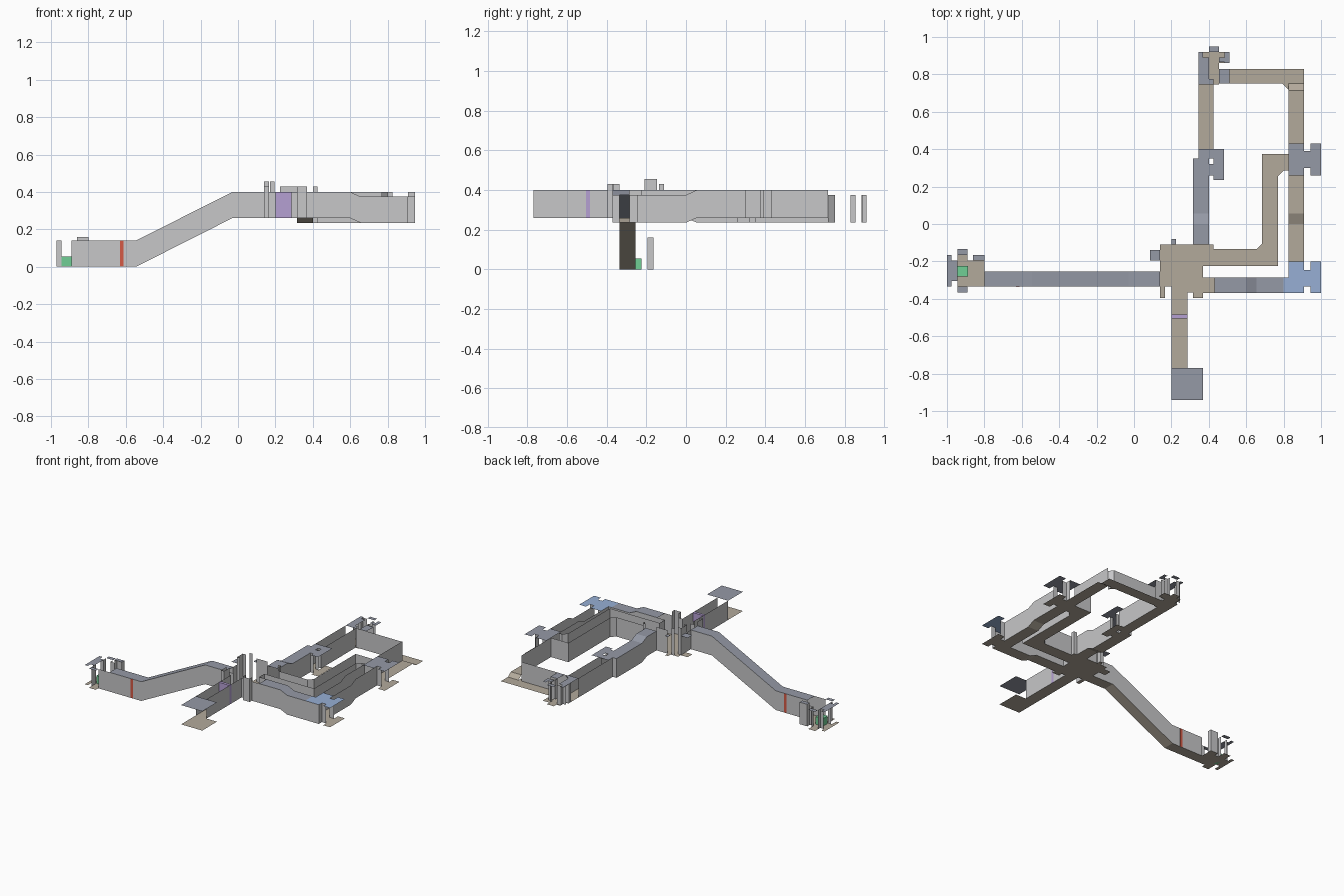
import bpy

cube = bpy.data.objects.get("Cube")
if cube:
    bpy.data.objects.remove(cube, do_unlink=True)


def material(name, red, green, blue):
    mat = bpy.data.materials.new(name)
    mat.use_nodes = True
    color = (red, green, blue, 1)
    mat.diffuse_color = color
    mat.node_tree.nodes["Principled BSDF"].inputs["Base Color"].default_value = color
    return mat


FLOOR = material("warm floor", .45, .4, .33)
WALL = material("light grey wall", .57, .57, .58)
ROOF = material("slate ceiling", .3, .32, .38)
BLUE = material("blue ceiling", .31, .43, .66)
GREEN = material("green crate", .16, .62, .3)
PURPLE = material("purple door", .46, .35, .65)
RED = material("red door", .66, .1, .06)

LOW, HIGH, TALL = .235, .26, .14    # floor levels and corridor height


def make(name, quads, mat):
    """Build one object from a list of four-cornered faces."""
    corners = [corner for quad in quads for corner in quad]
    faces = [range(i, i + 4) for i in range(0, len(corners), 4)]
    mesh = bpy.data.meshes.new(name)
    mesh.from_pydata(corners, [], [tuple(face) for face in faces])
    mesh.materials.append(mat)
    obj = bpy.data.objects.new(name, mesh)
    bpy.context.collection.objects.link(obj)
    return obj


def plates(name, rects, z, mat):
    """Flat rectangles given as x0, x1, y0, y1."""
    make(name, [[(a, c, z), (b, c, z), (b, d, z), (a, d, z)]
                for a, b, c, d in rects], mat)


def walls(name, paths, bottom, top):
    """Upright sheets standing on each plan path."""
    quads = []
    for path in paths:
        for (a, b), (c, d) in zip(path, path[1:]):
            quads.append([(a, b, bottom), (c, d, bottom), (c, d, top), (a, b, top)])
    make(name, quads, WALL)


def box(name, x0, x1, y0, y1, z0, z1, mat):
    bpy.ops.mesh.primitive_cube_add(
        size=1, location=((x0 + x1) / 2, (y0 + y1) / 2, (z0 + z1) / 2))
    obj = bpy.context.object
    obj.name = name
    obj.scale = (x1 - x0, y1 - y0, z1 - z0)
    obj.data.materials.append(mat)


def corridor(name, axis, stations, low, high, roof=None, sides="both"):
    """Straight passage whose floor follows (distance, height) stations."""
    def line(side, lift):
        return [(s, side, z + lift) if axis == "x" else (side, s, z + lift)
                for s, z in stations]

    def ribbon(one, two):
        return [[one[i], one[i + 1], two[i + 1], two[i]] for i in range(len(one) - 1)]

    make(name + "_floor", ribbon(line(low, 0), line(high, 0)), FLOOR)
    if roof:
        make(name + "_ceiling", ribbon(line(low, TALL), line(high, TALL)), roof)
    uprights = []
    if sides in ("both", "low"):
        uprights += ribbon(line(low, 0), line(low, TALL))
    if sides in ("both", "high"):
        uprights += ribbon(line(high, 0), line(high, TALL))
    if uprights:
        make(name + "_walls", uprights, WALL)


def doorway(name, room, neck, landing, z, roof):
    """East side doorway: room bay, short neck and open landing."""
    areas = [room, neck, landing]
    plates(name + "_floor", areas, z, FLOOR)
    plates(name + "_ceiling", areas, z + TALL, roof)
    x0, x1, y0, y1 = neck
    walls(name + "_jambs", [[(x0, landing[2]), (x0, y0), (x1, y0)],
                            [(x0, landing[3]), (x0, y1), (x1, y1)]], z, z + TALL)


# Long ramped west passage
corridor("west_passage", "x", [(-.8, 0), (-.545, 0), (-.03, HIGH), (.14, HIGH)],
         -.335, -.255, ROOF)
box("west_door", -.63, -.612, -.3355, -.2545, .001, TALL - .001, RED)

# West end room with three openings and a crate
plates("west_room_floor", [
    (-.945, -.8, -.335, -.195), (-.945, -.89, -.365, -.335),
    (-.945, -.89, -.195, -.135), (-.975, -.945, -.285, -.195),
    (-1, -.975, -.335, -.165), (-.86, -.8, -.195, -.165)], 0, FLOOR)
plates("west_room_landings", [
    (-.945, -.89, -.365, -.335), (-.945, -.89, -.165, -.135),
    (-.975, -.945, -.305, -.195), (-1, -.975, -.335, -.165)], TALL, ROOF)
plates("west_niche_ceiling", [(-.86, -.8, -.195, -.165)], .16, ROOF)
walls("west_room_walls", [
    [(-.8, -.335), (-.89, -.335)], [(-.89, -.195), (-.86, -.195)],
    [(-.97, -.285), (-.945, -.285), (-.945, -.335)],
    [(-.97, -.195), (-.945, -.195), (-.945, -.17)],
    [(-.89, -.195), (-.89, -.17)]], 0, TALL)
walls("west_niche_walls", [
    [(-.86, -.195), (-.86, -.165), (-.8, -.165), (-.8, -.195)]], 0, .16)
box("crate", -.945, -.887, -.28, -.225, 0, .055, GREEN)

# Central junction
plates("junction_floor", [
    (.14, .37, -.335, -.11), (.14, .165, -.395, -.335),
    (.2, .315, -.365, -.335), (.315, .37, -.395, -.335),
    (.37, .43, -.37, -.285), (.37, .425, -.135, -.11),
    (.085, .14, -.195, -.14), (.2, .225, -.11, -.08)], HIGH, FLOOR)
plates("junction_landings", [
    (.085, .14, -.195, -.14), (.2, .225, -.11, -.08)], HIGH + TALL, ROOF)
walls("junction_low_walls", [
    [(.14, -.255), (.14, -.195)], [(.165, -.335), (.2, -.335)],
    [(.285, -.365), (.315, -.365)], [(.37, -.37), (.43, -.37)],
    [(.43, -.285), (.37, -.285), (.37, -.225)]], HIGH, HIGH + TALL)
walls("junction_high_walls", [
    [(.14, -.335), (.14, -.395), (.165, -.395), (.165, -.335)],
    [(.315, -.365), (.315, -.395), (.37, -.395), (.37, -.37)],
    [(.225, -.11), (.315, -.11)],
    [(.4, -.11), (.425, -.11), (.425, -.135)]], HIGH, .43)
walls("junction_posts", [
    [(.14, -.145), (.14, -.21), (.165, -.21)],
    [(.14, -.145), (.165, -.145)], [(.17, -.11), (.195, -.11)]], HIGH, .455)

# South passage with its door and open landing
corridor("south_passage", "y", [(-.77, HIGH), (-.365, HIGH)], .2, .285)
box("south_door", .1995, .2855, -.505, -.485, HIGH, HIGH + TALL, PURPLE)
for level, mat, label in ((HIGH, FLOOR, "floor"), (HIGH + TALL, ROOF, "ceiling")):
    plates("south_landing_" + label, [(.2, .37, -.94, -.77)], level, mat)

# East passage ending in the blue room
corridor("east_passage", "x", [(.43, HIGH), (.6, HIGH), (.655, LOW), (.8, LOW)],
         -.37, -.285, ROOF)
doorway("blue_room", (.8, .91, -.37, -.285), (.91, .945, -.335, -.245),
        (.945, 1, -.37, -.2), LOW, BLUE)
plates("blue_room_bay", [(.825, .91, -.285, -.2)], LOW + TALL, BLUE)
walls("blue_room_walls", [[(.8, -.37), (.91, -.37)],
                          [(.8, -.285), (.825, -.285), (.825, -.2)]], LOW, LOW + TALL)

# Far east passage running north
corridor("far_east_south", "y", [(-.285, LOW), (0, LOW), (.055, HIGH), (.285, HIGH)],
         .825, .91, sides="low")
corridor("far_east_outer", "y", [(-.2, LOW), (0, LOW), (.055, HIGH), (.26, HIGH)],
         .825, .91, sides="high")
corridor("far_east_north", "y", [(.375, HIGH), (.715, HIGH)], .825, .91, sides="low")
corridor("far_east_ramp", "y", [(.715, HIGH), (.75, LOW)], .825, .91, sides="none")
doorway("east_room", (.825, .91, .26, .43), (.91, .945, .3, .39),
        (.945, 1, .26, .43), HIGH, ROOF)

# Bent middle passage with bevelled inner corners
plates("middle_passage_floor", [
    (.37, .77, -.225, -.135), (.685, .77, -.135, .375), (.77, .825, .285, .375)],
    HIGH, FLOOR)
make("middle_passage_corners", [
    [(.655, -.135, HIGH), (.685, -.135, HIGH), (.685, -.105, HIGH), (.67, -.12, HIGH)],
    [(.77, .255, HIGH), (.785, .27, HIGH), (.8, .285, HIGH), (.77, .285, HIGH)]], FLOOR)
walls("middle_passage_walls", [
    [(.37, -.225), (.77, -.225), (.77, .255), (.8, .285), (.825, .285)],
    [(.425, -.135), (.655, -.135), (.685, -.105), (.685, .375), (.825, .375)]],
    HIGH, HIGH + TALL)

# North passage and its side room
corridor("north_passage", "y", [(-.11, HIGH), (0, HIGH), (.055, LOW), (.235, LOW)],
         .315, .4, ROOF)
doorway("side_room", (.315, .4, .235, .35), (.4, .425, .26, .32),
        (.425, .48, .235, .4), LOW, ROOF)
plates("side_room_bay_floor", [(.345, .425, .35, .4)], LOW, FLOOR)
plates("side_room_bay_ceiling", [(.345, .425, .35, .4)], LOW + TALL, ROOF)
walls("side_room_walls", [
    [(.315, .235), (.315, .35), (.345, .35), (.345, .4)],
    [(.4, .35), (.425, .35), (.425, .4)]], LOW, LOW + TALL)
corridor("upper_north_passage", "y", [(.4, LOW), (.745, LOW)], .345, .425)

# Northern cross passage, open on its outer side
corridor("cross_passage", "x", [(.455, LOW), (.91, LOW)], .75, .83, sides="none")
walls("cross_passage_walls", [[(.51, .75), (.8, .75), (.825, .715)],
                              [(.425, .75), (.51, .75)]], LOW, LOW + TALL)
make("cross_passage_corner", [
    [(.795, .75, LOW), (.81, .735, LOW), (.825, .72, LOW), (.825, .75, LOW)]], FLOOR)

# North end room
plates("north_room_floor", [
    (.345, .455, .745, .86), (.37, .455, .86, .92), (.4, .455, .92, .95),
    (.455, .51, .86, .92)], LOW, FLOOR)
plates("north_room_ceiling", [
    (.345, .4, .745, .89), (.4, .425, .745, .775), (.345, .37, .89, .92),
    (.4, .455, .92, .95), (.455, .485, .865, .89), (.485, .51, .86, .92),
    (.455, .51, .75, .83)], LOW + TALL, ROOF)
walls("north_room_posts", [
    [(.345, .83), (.345, .855), (.37, .855)],
    [(.345, .885), (.37, .885), (.37, .91), (.4, .91)],
    [(.51, .83), (.455, .83), (.455, .855), (.485, .855)],
    [(.485, .89), (.455, .89), (.455, .91)]], LOW, LOW + TALL)
